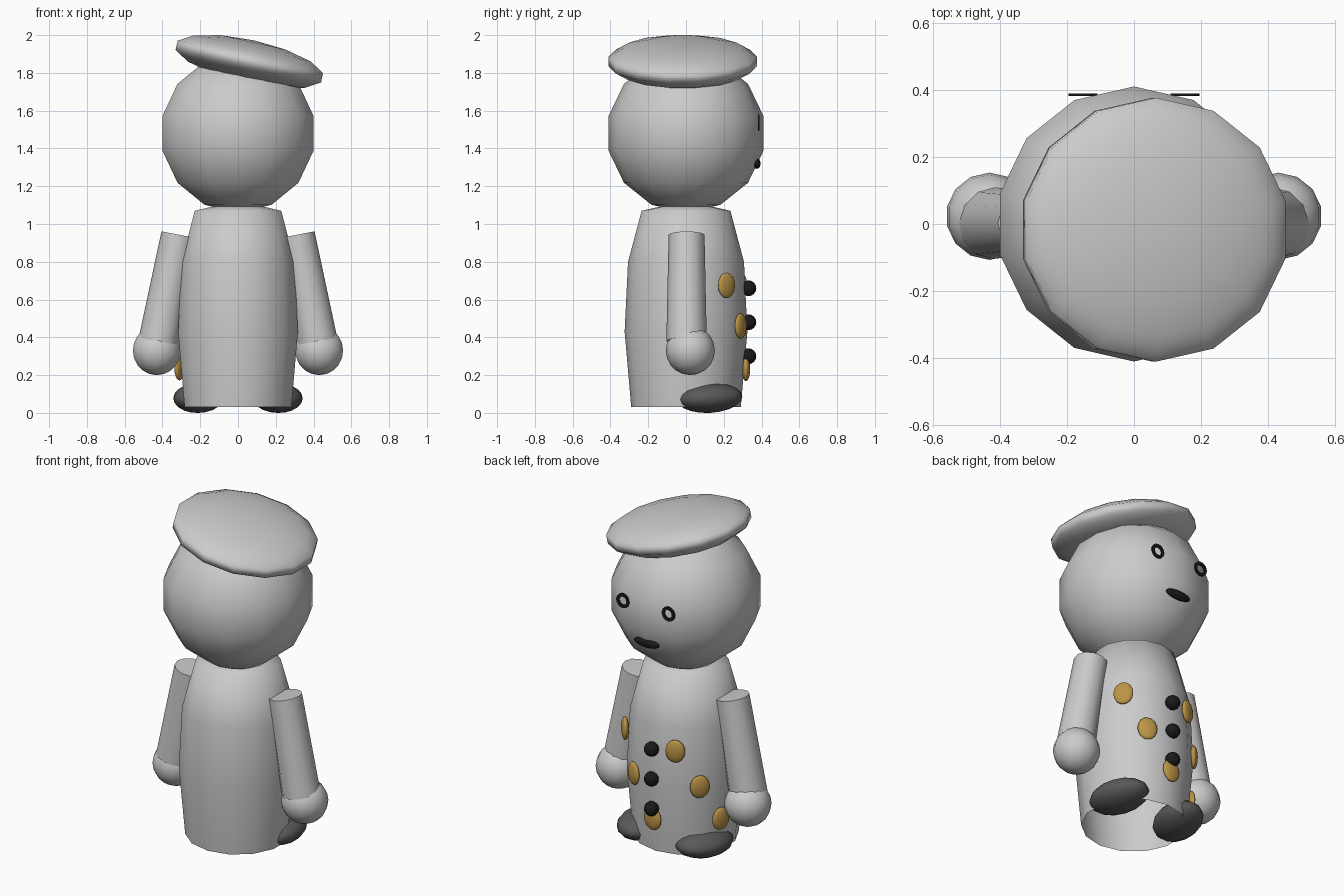
import bpy
import bmesh
from math import sin, cos, pi, radians, atan2
from mathutils import Vector

cube = bpy.data.objects.get("Cube")
if cube:
    bpy.data.objects.remove(cube, do_unlink=True)


def material(name, rgb):
    mat = bpy.data.materials.new(name)
    mat.use_nodes = True
    mat.diffuse_color = (*rgb, 1)
    mat.node_tree.nodes["Principled BSDF"].inputs["Base Color"].default_value = (*rgb, 1)
    return mat


GREY = material("pale_grey", (0.6, 0.6, 0.6))
DARK = material("dark_grey", (0.1, 0.1, 0.1))
BLACK = material("black", (0.01, 0.01, 0.01))
GOLD = material("gold", (0.5, 0.3, 0.06))


def lathe(name, profile, mat, segs=14, close=False, angle=180):
    """Spin (radius, height) points around z, with a corner on the y axis."""
    bm = bmesh.new()
    rings = []
    for r, z in profile:
        if r == 0:
            rings.append([bm.verts.new((0, 0, z))] * segs)
        else:
            turns = [pi / 2 + 2 * pi * i / segs for i in range(segs)]
            rings.append([bm.verts.new((r * cos(t), r * sin(t), z)) for t in turns])
    pairs = list(zip(rings, rings[1:]))
    if close:
        pairs.append((rings[-1], rings[0]))
    for low, high in pairs:
        for i in range(segs):
            j = (i + 1) % segs
            corners = dict.fromkeys((low[i], low[j], high[j], high[i]))
            bm.faces.new(list(corners))
    bmesh.ops.recalc_face_normals(bm, faces=bm.faces)
    mesh = bpy.data.meshes.new(name)
    bm.to_mesh(mesh)
    bm.free()
    mesh.materials.append(mat)
    obj = bpy.data.objects.new(name, mesh)
    bpy.context.collection.objects.link(obj)
    bpy.ops.object.select_all(action='DESELECT')
    obj.select_set(True)
    bpy.context.view_layer.objects.active = obj
    bpy.ops.object.shade_smooth_by_angle(angle=radians(angle))
    return obj


def ball(name, location, scale, mat, rotation=(0, 0, 0), segs=14, rings=7):
    profile = [(sin(pi * i / rings), -cos(pi * i / rings)) for i in range(1, rings)]
    obj = lathe(name, [(0, -1)] + profile + [(0, 1)], mat, segs)
    obj.location, obj.scale, obj.rotation_euler = location, scale, rotation
    return obj


# Body, open underneath
lathe("body", [(0.29, 0.03), (0.325, 0.43), (0.307, 0.8), (0.235, 1.07),
               (0.125, 1.095), (0, 1.1)], GREY)

# Head and tilted cap
ball("head", (0, 0, 1.48), (0.42, 0.42, 0.42), GREY)
ball("cap", (0.06, -0.017, 1.86), (0.415, 0.403, 0.115), GREY, (0, radians(12.6), 0))

# Arms, hands, feet and eyes on both sides
for side, label in ((1, "left"), (-1, "right")):
    top = Vector((side * 0.312, 0, 0.943))
    low = Vector((side * 0.42, 0.003, 0.38))
    axis = top - low
    arm = lathe(label + "_arm", [(0, 0), (0.107, 0), (0.095, axis.length), (0, axis.length)],
                GREY, 12, angle=50)
    arm.location = low
    arm.rotation_euler = (0, atan2(axis.x, axis.z), 0)
    ball(label + "_hand", (side * 0.43, 0.023, 0.33), (0.13, 0.13, 0.13), GREY, rings=10)
    ball(label + "_foot", (side * 0.21, 0.125, 0.079), (0.13, 0.18, 0.079), DARK,
         (radians(3), 0, side * radians(15)), rings=10)
    eye = lathe(label + "_eye_ring", [(0.025, -0.004), (0.043, -0.004), (0.043, 0.004),
                                      (0.025, 0.004)], BLACK, 20, close=True, angle=40)
    eye.location = (side * 0.152, 0.385, 1.538)
    eye.rotation_euler = (pi / 2, 0, 0)

# Mouth
ball("mouth", (0, 0.375, 1.32), (0.085, 0.02, 0.028), BLACK, rings=8)

# Buttons down the middle
for n, z in enumerate((0.66, 0.48, 0.3)):
    ball(f"button_{n + 1}", (0, 0.33, z), (0.042, 0.042, 0.042), BLACK, rings=8)

# Raised spots around the coat
spots = ((0.257, 0.215, 0.675), (0.147, 0.29, 0.46), (0, 0.318, 0.235),
         (-0.135, 0.295, 0.67), (-0.245, 0.218, 0.455), (-0.31, 0.11, 0.24))
for n, (x, y, z) in enumerate(spots):
    ball(f"spot_{n + 1}", (x, y, z), (0.056, 0.022, 0.068), GOLD,
         (0, 0, atan2(y, x) - pi / 2), rings=8)
